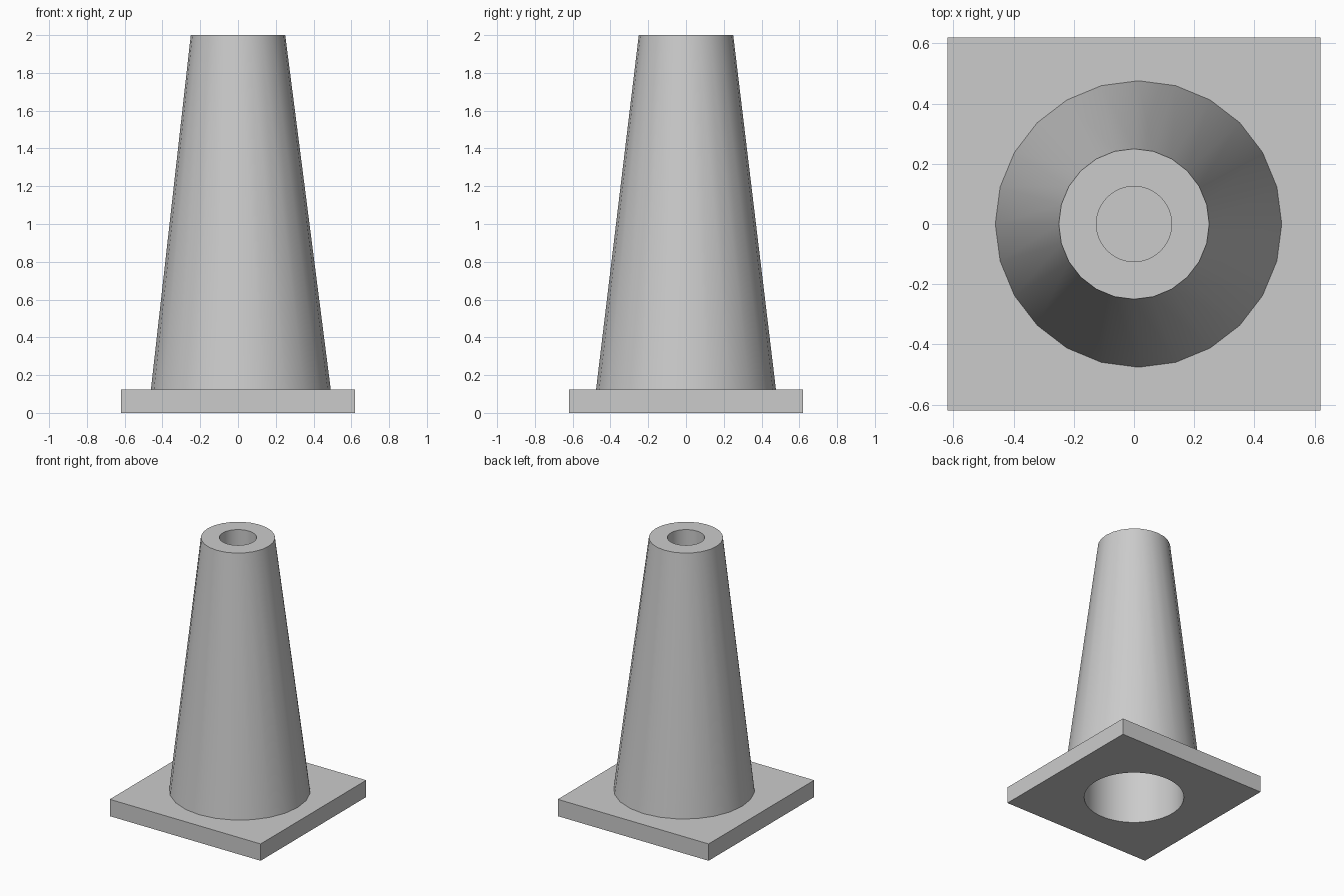
import bpy
import bmesh
import math
from mathutils import Matrix

cube = bpy.data.objects.get("Cube")
if cube:
    bpy.data.objects.remove(cube, do_unlink=True)

BASE_TOP = 0.125
HEIGHT = 2.0

grey = bpy.data.materials.new("light_grey")
grey.use_nodes = True
grey.diffuse_color = (0.6, 0.6, 0.6, 1)
grey.node_tree.nodes["Principled BSDF"].inputs["Base Color"].default_value = (0.6, 0.6, 0.6, 1)


def add_object(name, bm):
    mesh = bpy.data.meshes.new(name)
    bm.to_mesh(mesh)
    bm.free()
    mesh.materials.append(grey)
    obj = bpy.data.objects.new(name, mesh)
    bpy.context.collection.objects.link(obj)
    return obj


def frustum(name, r_low, r_high, z_low, z_high, sides):
    """Closed round solid between two heights."""
    bm = bmesh.new()
    bmesh.ops.create_cone(
        bm, cap_ends=True, segments=sides, radius1=r_low, radius2=r_high,
        depth=z_high - z_low, matrix=Matrix.Translation((0, 0, (z_low + z_high) / 2)))
    return add_object(name, bm)


def finish(obj, cutters):
    """Cut the holes, apply them and shade the round walls smooth."""
    bpy.ops.object.select_all(action="DESELECT")
    obj.select_set(True)
    bpy.context.view_layer.objects.active = obj
    for cutter in cutters:
        mod = obj.modifiers.new("hole", "BOOLEAN")
        mod.operation = "DIFFERENCE"
        mod.solver = "EXACT"
        mod.object = cutter
        bpy.ops.object.modifier_apply(modifier=mod.name)
    bpy.ops.object.shade_smooth_by_angle(angle=math.radians(30))


# Square foot plate
bm = bmesh.new()
bmesh.ops.create_cube(bm, size=1, matrix=Matrix.Translation((0, 0, BASE_TOP / 2))
                      @ Matrix.Diagonal((1.24, 1.24, BASE_TOP, 1)))
base = add_object("base_plate", bm)

# Tapered body, its foot ring slightly off centre
body = frustum("cone_body", 0.476, 0.25, BASE_TOP, HEIGHT, 24)
for v in body.data.vertices:
    if v.co.z < 1:
        v.co.x += 0.015

# Blind holes from below and from the top
lower = frustum("lower_hole_cutter", 0.344, 0.344, -0.1, 1.0, 64)
upper = frustum("upper_hole_cutter", 0.125, 0.125, 1.4, HEIGHT + 0.1, 64)

finish(base, [lower])
finish(body, [lower, upper])

# Remove the helpers once the holes are cut
for cutter in (lower, upper):
    bpy.data.objects.remove(cutter, do_unlink=True)
